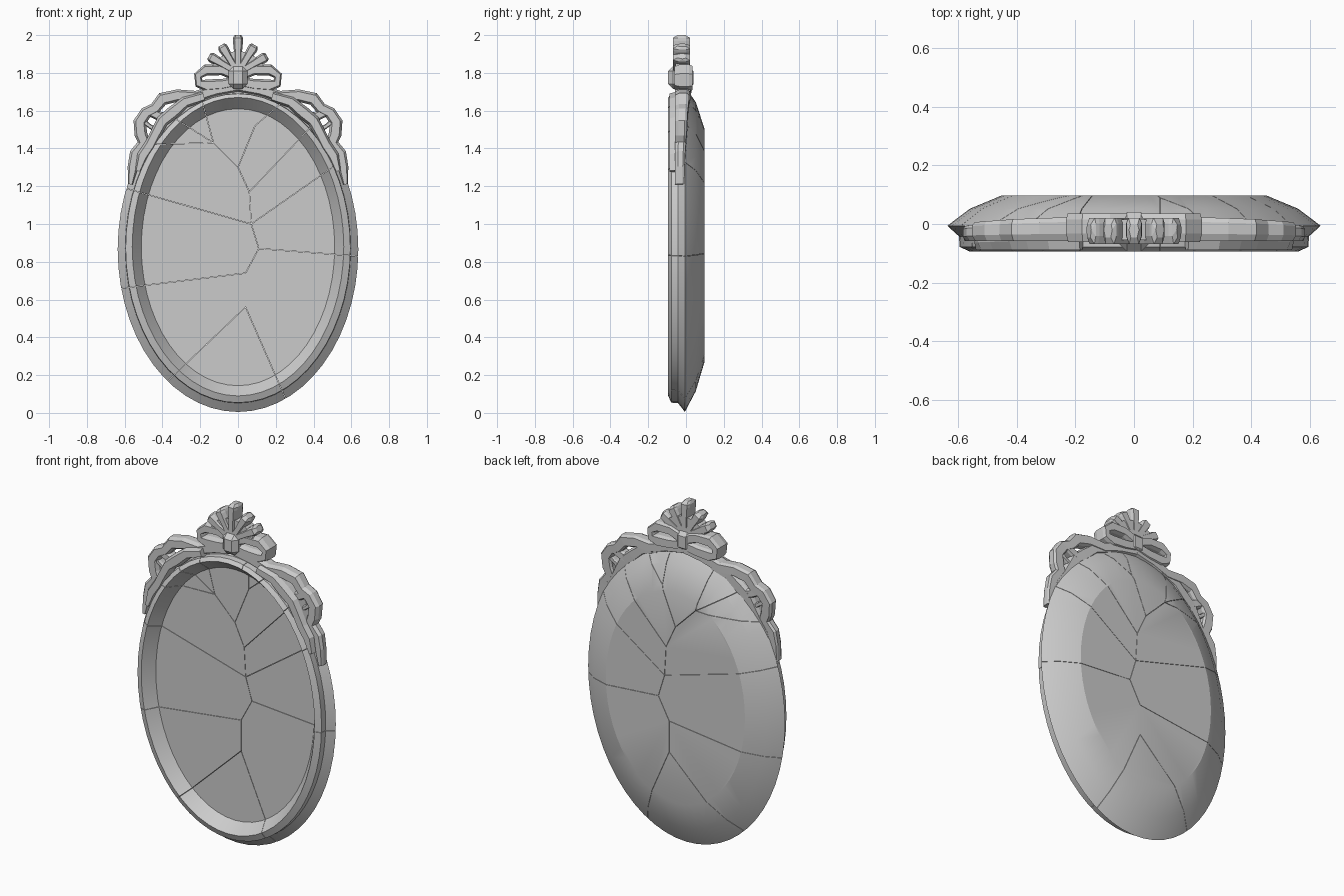
import bpy, bmesh, math
from mathutils import Vector

if "Cube" in bpy.data.objects:
    bpy.data.objects.remove(bpy.data.objects["Cube"])

SEG = 56


def add_object(name, bm, mirror=False, smooth=False):
    bmesh.ops.recalc_face_normals(bm, faces=bm.faces[:])
    me = bpy.data.meshes.new(name)
    bm.to_mesh(me)
    bm.free()
    ob = bpy.data.objects.new(name, me)
    bpy.context.collection.objects.link(ob)
    if mirror:
        ob.modifiers.new("mirror", 'MIRROR').use_mirror_merge = False
    if smooth:
        bpy.ops.object.select_all(action='DESELECT')
        ob.select_set(True)
        bpy.context.view_layer.objects.active = ob
        bpy.ops.object.shade_smooth_by_angle(angle=math.radians(20))
    return ob


# Oval frame with recessed glass: (half width, half height, centre z, y), back to front
RINGS = [(.45, .617, .887, .098), (.56, .765, .88, .052), (.637, .862, .867, -.006),
         (.597, .82, .872, -.042), (.595, .818, .872, -.078), (.56, .79, .88, -.094),
         (.512, .733, .877, -.028)]


def oval_solid():
    bm = bmesh.new()
    rows = []
    for a, b, cz, y in RINGS:
        rows.append([bm.verts.new((a * math.cos(t), y, cz + b * math.sin(t)))
                     for t in (2 * math.pi * i / SEG for i in range(SEG))])
    for r, s in zip(rows, rows[1:]):
        for i in range(SEG):
            j = (i + 1) % SEG
            bm.faces.new((r[i], r[j], s[j], s[i]))
    bm.faces.new(rows[0])
    bm.faces.new(rows[-1])
    bmesh.ops.recalc_face_normals(bm, faces=bm.faces[:])
    return bm


# Crack network: inner nodes and the ends on the rim
N = dict(A=(0, 1.3), B=(.06, 1.17), C=(.07, 1.0), D=(.11, .87), E=(.04, .74),
         F=(.04, .56), G=(-.13, 1.43), H=(.09, 1.52),
         a=(-.6, 1.19), b=(-.62, .66), c=(-.37, .17), d=(.25, .08), e=(.63, .83),
         f=(.6, 1.37), g=(.42, 1.55), h=(.3, 1.7), i=(.09, 1.75), j=(-.19, 1.65),
         k=(-.4, 1.6), l=(-.5, 1.42))
CELLS = ["aCBAGl", "bEDCa", "cFEb", "dFc", "eDEFd", "fCDe", "gBCf",
         "hHABg", "iHh", "jGAHi", "kGj", "lGk"]

# Each shard is the solid oval trimmed by its crack lines
for n, cell in enumerate(CELLS):
    bm = oval_solid()
    for p, q in zip(cell, cell[1:]):
        p, q = Vector(N[p]), Vector(N[q])
        d = (q - p).normalized()
        no = Vector((d.y, 0, -d.x))
        co = Vector((p.x, 0, p.y)) - no * .001
        res = bmesh.ops.bisect_plane(bm, geom=bm.verts[:] + bm.edges[:] + bm.faces[:],
                                     plane_co=co, plane_no=no, clear_outer=True)
        cut = [e for e in res['geom_cut']
               if isinstance(e, bmesh.types.BMEdge) and e.is_boundary]
        if cut:
            bmesh.ops.edgeloop_fill(bm, edges=cut)
    add_object("mirror_shard_%d" % (n + 1), bm, smooth=True)


# Chamfered strip following an x-z path; points are (x, z, width), depth shrinks by taper
def strip(name, pts, y0, y1, closed=False, mirror=True, taper=0.0, tip=False):
    bm = bmesh.new()
    rows, n = [], len(pts)
    for i, (x, z, w) in enumerate(pts):
        p = pts[(i - 1) % n] if closed else pts[max(i - 1, 0)]
        q = pts[(i + 1) % n] if closed else pts[min(i + 1, n - 1)]
        d = Vector((q[0] - p[0], q[1] - p[1])).normalized()
        h = (y1 - y0) * (1 - taper * i / n)
        f, b = y0, y0 + h
        if tip and i == n - 1:      # rounded petal end
            f, b = y0 + .25 * h, b - .25 * h
        section = [(-.5, f + .3 * h), (-.32, f), (.32, f), (.5, f + .3 * h),
                   (.5, b - .2 * h), (.36, b), (-.36, b), (-.5, b - .2 * h)]
        rows.append([bm.verts.new((x - d.y * s * w, y, z + d.x * s * w)) for s, y in section])
    for r, s in zip(rows, rows[1:] + (rows[:1] if closed else [])):
        for i in range(8):
            j = (i + 1) % 8
            bm.faces.new((r[i], r[j], s[j], s[i]))
    if not closed:
        bm.faces.new(rows[0])
        bm.faces.new(rows[-1])
    return add_object(name, bm, mirror)


# Ribbons trailing down both shoulders of the frame
strip("outer_ribbon", [(0, 1.73, .06), (.12, 1.708, .06), (.22, 1.675, .06), (.32, 1.68, .065),
                       (.40, 1.662, .07), (.44, 1.612, .06), (.488, 1.588, .065),
                       (.52, 1.54, .068), (.514, 1.475, .068), (.495, 1.425, .075),
                       (.54, 1.37, .07), (.557, 1.30, .055), (.57, 1.21, .025)],
      -.058, .03, taper=.5)
strip("inner_ribbon", [(.18, 1.675, .05), (.28, 1.645, .06), (.345, 1.59, .07), (.40, 1.545, .065),
                       (.435, 1.48, .06), (.465, 1.42, .06), (.505, 1.36, .06),
                       (.53, 1.28, .03)], -.088, .022, taper=.3)
strip("ribbon_link", [(.36, 1.555, .05), (.42, 1.572, .05), (.475, 1.60, .05)], -.055, .01)
strip("ribbon_link_low", [(.43, 1.495, .03), (.47, 1.52, .022), (.51, 1.55, .03)], -.05, .0)

# Bow loops with a narrow slot through each
strip("bow_loop", [(.02, 1.792, .065), (.085, 1.815, .055), (.17, 1.815, .06), (.212, 1.785, .045),
                   (.207, 1.745, .05), (.165, 1.733, .065), (.085, 1.738, .06),
                   (.02, 1.75, .065)], -.062, .035, closed=True)

# Plume of petals fanned above the bow
for deg, length in ((90, .2), (59, .172), (30, .178)):
    t = math.radians(deg)
    petal = [(math.cos(t) * r * length, 1.8 + math.sin(t) * r * length, w)
             for r, w in ((0, .04), (.55, .042), (.85, .054), (.93, .052), (1, .034))]
    strip("plume_petal_%d" % deg, petal, -.068, .02, mirror=deg != 90, tip=True)

# Solid fan joining the petals
bm = bmesh.new()
fan = [(-.15, 1.81), (.15, 1.81), (.118, 1.868), (.082, 1.89), (.055, 1.905), (.012, 1.915),
       (-.012, 1.915), (-.055, 1.905), (-.082, 1.89), (-.118, 1.868)]
face = bm.faces.new([bm.verts.new((x, -.055, z)) for x, z in fan])
ext = bmesh.ops.extrude_face_region(bm, geom=[face])
bmesh.ops.translate(bm, vec=(0, .07, 0),
                    verts=[v for v in ext['geom'] if isinstance(v, bmesh.types.BMVert)])
add_object("plume_base", bm)

# Knot at the middle of the bow
bm = bmesh.new()
bmesh.ops.create_cube(bm, size=1)
for v in bm.verts:
    v.co = Vector((v.co.x * .1, v.co.y * .135 - .027, v.co.z * .12 + 1.775))
bmesh.ops.bevel(bm, geom=bm.edges[:], offset=.026, segments=1, affect='EDGES')
add_object("bow_knot", bm)
